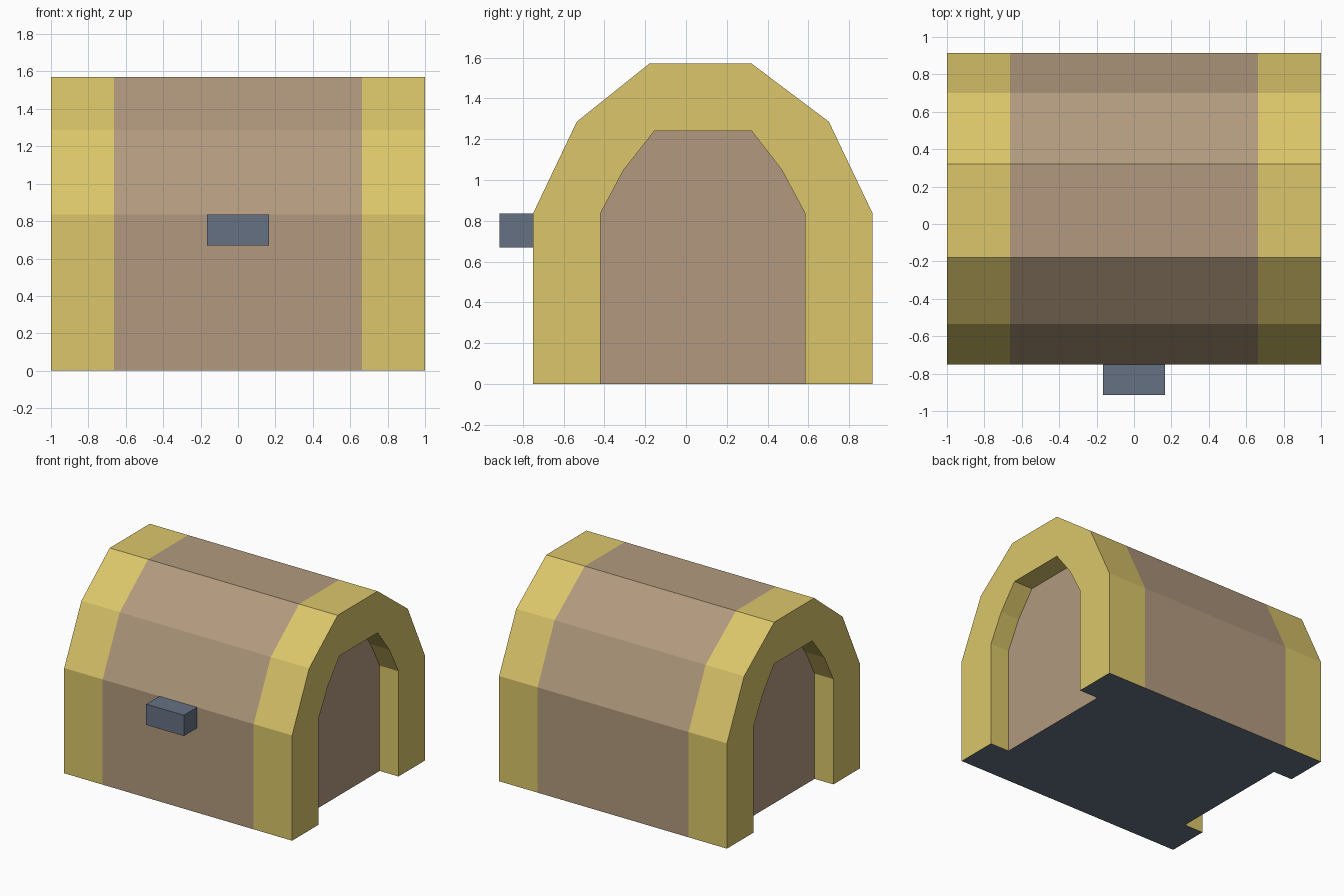
import bpy, bmesh

if "Cube" in bpy.data.objects:
    bpy.data.objects.remove(bpy.data.objects["Cube"])


def material(name, rgb):
    """Flat colour given as 0-255 sRGB, stored as linear."""
    lin = [((c / 255 + 0.055) / 1.055) ** 2.4 for c in rgb]
    m = bpy.data.materials.new(name)
    m.diffuse_color = (*lin, 1)
    m.use_nodes = True
    m.node_tree.nodes["Principled BSDF"].inputs["Base Color"].default_value = m.diffuse_color
    return m


wood = material("wood brown", (178, 154, 126))
gold = material("band yellow", (219, 198, 106))
slate = material("slate metal", (102, 113, 131))


def add_object(name, bm, mats):
    bmesh.ops.recalc_face_normals(bm, faces=bm.faces[:])
    mesh = bpy.data.meshes.new(name)
    bm.to_mesh(mesh)
    bm.free()
    for m in mats:
        mesh.materials.append(m)
    obj = bpy.data.objects.new(name, mesh)
    bpy.context.collection.objects.link(obj)
    return obj


# Arch profiles (y, z), open at the floor
outer = [(-.75, 0), (-.75, .835), (-.535, 1.286), (-.18, 1.57),
         (.322, 1.57), (.70, 1.286), (.915, .835), (.915, 0)]
inner = [(-.42, 0), (-.42, .835), (-.305, 1.05), (-.155, 1.24),
         (.322, 1.24), (.469, 1.05), (.584, .835), (.584, 0)]

# Chest: one skin running from one recessed end wall to the other
WOOD, GOLD, SLATE = range(3)
sections = [(-.835, inner), (-1, inner), (-1, outer), (-.663, outer),
            (.663, outer), (1, outer), (1, inner), (.835, inner)]
bm = bmesh.new()
rings = [[bm.verts.new((x, y, z)) for y, z in prof] for x, prof in sections]
for i, (a, b) in enumerate(zip(rings, rings[1:])):
    for k in range(len(a) - 1):
        face = bm.faces.new((a[k], a[k + 1], b[k + 1], b[k]))
        face.material_index = WOOD if i == 3 else GOLD

# Recessed end walls
for ring in (rings[0], rings[-1]):
    bm.faces.new(ring).material_index = WOOD

# Underside, notched at both ends
rim = [e for e in bm.edges if e.is_boundary]
for face in bmesh.ops.edgeloop_fill(bm, edges=rim)["faces"]:
    face.material_index = SLATE
add_object("chest", bm, [wood, gold, slate])

# Lock on the front
bm = bmesh.new()
bmesh.ops.create_cube(bm, size=1)
bmesh.ops.scale(bm, vec=(.33, .165, .165), verts=bm.verts)
bmesh.ops.translate(bm, vec=(0, -.8325, .7525), verts=bm.verts)
add_object("lock", bm, [slate])
